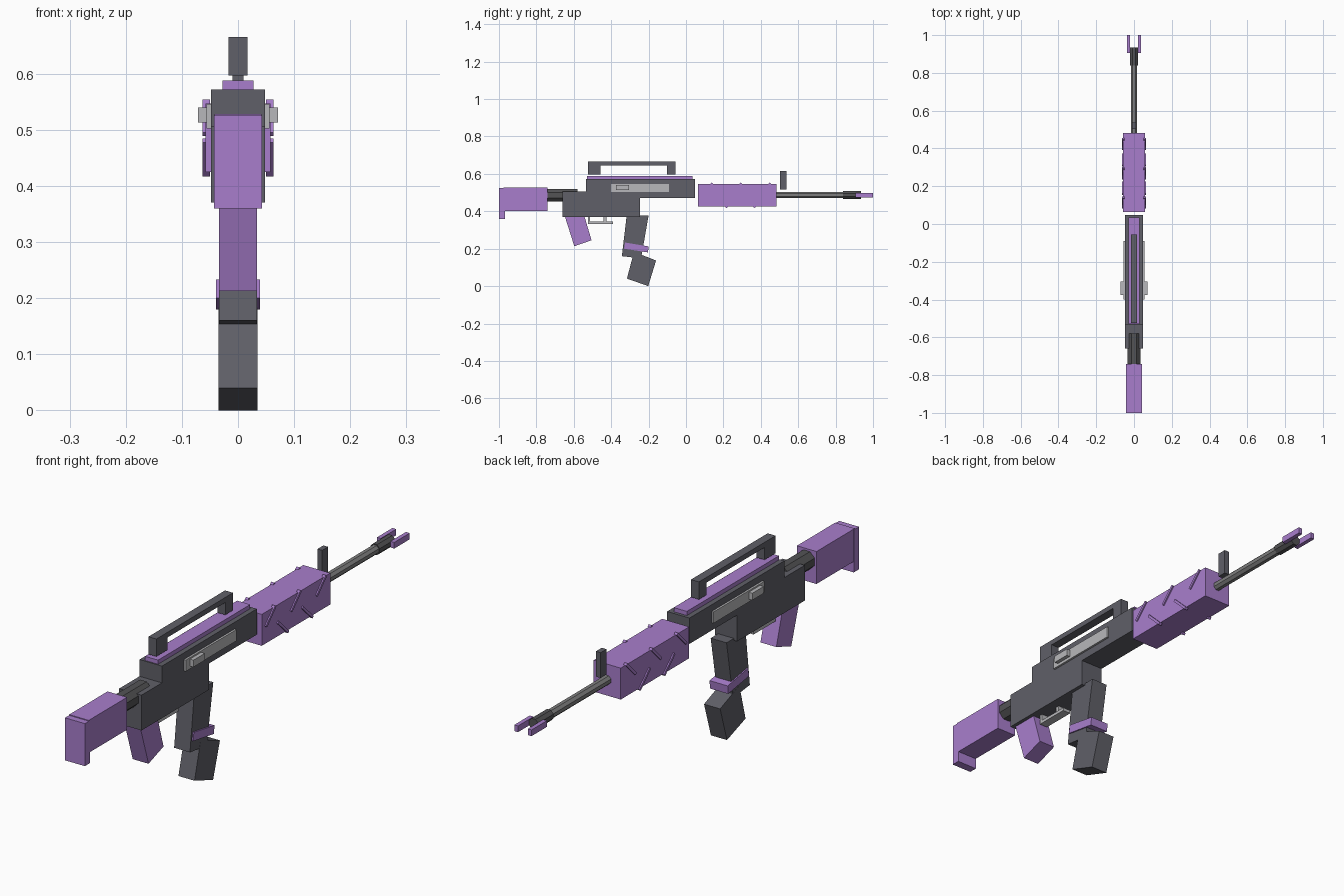
import bpy
import bmesh
from math import radians, pi, atan2, hypot
from mathutils import Matrix

if "Cube" in bpy.data.objects:
    bpy.data.objects.remove(bpy.data.objects["Cube"], do_unlink=True)


def material(name, rgb):
    mat = bpy.data.materials.new(name)
    mat.use_nodes = True
    color = [(c / 255) ** 2.2 for c in rgb] + [1]
    mat.diffuse_color = color
    mat.node_tree.nodes["Principled BSDF"].inputs["Base Color"].default_value = color
    return mat


purple = material("purple", (167, 125, 203))
dark = material("dark grey", (96, 96, 104))
steel = material("steel grey", (126, 126, 126))
black = material("gunmetal", (84, 84, 86))
light = material("light grey", (182, 182, 185))


def add_object(name, bm, mat):
    bmesh.ops.recalc_face_normals(bm, faces=bm.faces)
    mesh = bpy.data.meshes.new(name)
    bm.to_mesh(mesh)
    bm.free()
    mesh.materials.append(mat)
    obj = bpy.data.objects.new(name, mesh)
    bpy.context.collection.objects.link(obj)
    return obj


def prism(name, mat, profile, x0, x1):
    """Extrude a side profile of (y, z) points from x0 to x1."""
    bm = bmesh.new()
    a = [bm.verts.new((x0, y, z)) for y, z in profile]
    b = [bm.verts.new((x1, y, z)) for y, z in profile]
    bm.faces.new(a)
    bm.faces.new(b)
    for i in range(len(a)):
        j = (i + 1) % len(a)
        bm.faces.new((a[i], a[j], b[j], b[i]))
    return add_object(name, bm, mat)


def box(name, mat, y, z, x0, x1=None):
    """Box over y and z ranges; a single x value is a half width."""
    lo, hi = (-x0, x0) if x1 is None else (x0, x1)
    profile = [(y[0], z[0]), (y[1], z[0]), (y[1], z[1]), (y[0], z[1])]
    return prism(name, mat, profile, lo, hi)


def tube(name, mat, y, z, radius, sides):
    bm = bmesh.new()
    place = (Matrix.Translation((0, sum(y) / 2, z))
             @ Matrix.Rotation(pi / 2, 4, "X") @ Matrix.Rotation(pi / sides, 4, "Z"))
    bmesh.ops.create_cone(bm, cap_ends=True, segments=sides, radius1=radius,
                          radius2=radius, depth=y[1] - y[0], matrix=place)
    return add_object(name, bm, mat)


def slanted_bar(name, mat, start, end, x0, x1, thick):
    """Thin bar between two (y, z) points."""
    dy, dz = end[0] - start[0], end[1] - start[1]
    length = hypot(dy, dz)
    bm = bmesh.new()
    place = (Matrix.Translation(((x0 + x1) / 2, (start[0] + end[0]) / 2, (start[1] + end[1]) / 2))
             @ Matrix.Rotation(atan2(dz, dy), 4, "X")
             @ Matrix.Diagonal((abs(x1 - x0), length, thick, 1)))
    bmesh.ops.create_cube(bm, size=1, matrix=place)
    return add_object(name, bm, mat)


# Stock
box("stock", purple, (-0.975, -0.74), (0.402, 0.528), 0.042)
box("butt_plate", purple, (-1.0, -0.968), (0.36, 0.525), 0.0425)
tube("buffer_tube", black, (-0.76, -0.58), 0.486, 0.037, 8)

# Receiver
receiver = [(-0.66, 0.37), (-0.245, 0.37), (-0.245, 0.472), (0.047, 0.472), (0.047, 0.572),
            (-0.535, 0.572), (-0.535, 0.507), (-0.66, 0.507)]
prism("receiver", dark, receiver, -0.048, 0.048)
box("top_rail", purple, (-0.53, 0.035), (0.57, 0.588), 0.028)

# Carry handle
box("handle_bar", dark, (-0.525, -0.055), (0.645, 0.665), 0.017)
box("handle_rear_post", dark, (-0.525, -0.457), (0.597, 0.646), 0.017)
box("handle_front_post", dark, (-0.102, -0.055), (0.597, 0.646), 0.017)

# Handguard, barrel and sight
box("handguard", purple, (0.063, 0.483), (0.425, 0.547), 0.058)
tube("barrel", steel, (0.48, 0.92), 0.487, 0.018, 8)
tube("muzzle", black, (0.84, 0.935), 0.487, 0.022, 8)
box("front_sight", dark, (0.502, 0.538), (0.517, 0.615), 0.01)

# Details on both sides
for side, s in (("left", 1), ("right", -1)):
    box(side + "_bolt_cover", light, (-0.4, -0.09), (0.502, 0.546), s * 0.045, s * 0.056)
    box(side + "_bolt_handle", light, (-0.375, -0.305), (0.513, 0.54), s * 0.045, s * 0.071)
    box(side + "_muzzle_prong", purple, (0.905, 1.0), (0.475, 0.499), s * 0.021, s * 0.037)
    for i in range(3):
        y = 0.085 + i * 0.155
        slanted_bar(f"{side}_upper_rib_{i}", purple, (y, 0.492), (y + 0.057, 0.55),
                    s * 0.05, s * 0.063, 0.01)
    for i in range(2):
        y = 0.158 + i * 0.15
        slanted_bar(f"{side}_lower_rib_{i}", purple, (y, 0.481), (y + 0.063, 0.42),
                    s * 0.05, s * 0.063, 0.01)

# Grip and trigger guard
prism("pistol_grip", purple, [(-0.65, 0.38), (-0.545, 0.38), (-0.505, 0.245), (-0.597, 0.213)],
      -0.034, 0.034)
box("trigger_guard", light, (-0.525, -0.39), (0.333, 0.345), 0.017)
box("guard_post", light, (-0.525, -0.512), (0.34, 0.375), 0.017)
box("trigger", light, (-0.44, -0.425), (0.34, 0.375), 0.01)

# Magazine
prism("magazine", dark, [(-0.317, 0.378), (-0.2, 0.378), (-0.24, 0.148), (-0.343, 0.16)],
      -0.034, 0.034)
prism("magazine_base", dark, [(-0.278, 0.183), (-0.16, 0.137), (-0.202, 0.0), (-0.316, 0.04)],
      -0.0345, 0.0345)
prism("magazine_band", purple, [(-0.326, 0.233), (-0.2, 0.212), (-0.203, 0.18), (-0.331, 0.2)],
      -0.039, 0.039)
